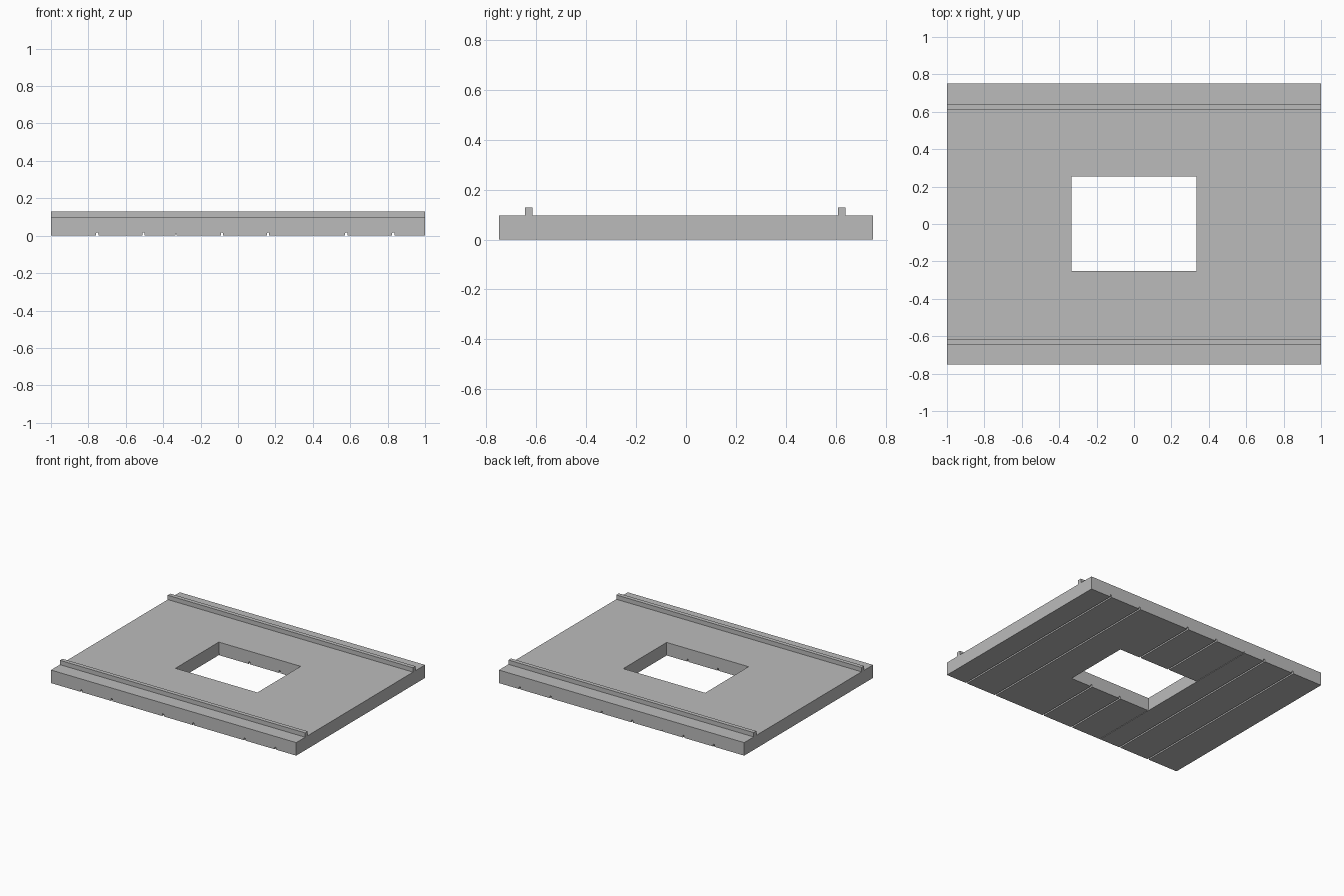
import bpy, bmesh

if "Cube" in bpy.data.objects:
    bpy.data.objects.remove(bpy.data.objects["Cube"])

grey = bpy.data.materials.new("concrete_grey")
grey.diffuse_color = (0.5, 0.5, 0.5, 1)
grey.use_nodes = True
grey.node_tree.nodes["Principled BSDF"].inputs["Base Color"].default_value = grey.diffuse_color


def finish(name, bm):
    bmesh.ops.recalc_face_normals(bm, faces=bm.faces)
    mesh = bpy.data.meshes.new(name)
    bm.to_mesh(mesh)
    bm.free()
    mesh.materials.append(grey)
    obj = bpy.data.objects.new(name, mesh)
    bpy.context.collection.objects.link(obj)
    return obj


def extrude_profile(name, points, axis, start, end):
    """Extrude a closed 2D profile (u, z) along the x or y axis."""
    bm = bmesh.new()
    place = (lambda u, z: (start, u, z)) if axis == "x" else (lambda u, z: (u, start, z))
    face = bm.faces.new([bm.verts.new(place(u, z)) for u, z in points])
    new = bmesh.ops.extrude_face_region(bm, geom=[face])["geom"]
    step = (end - start, 0, 0) if axis == "x" else (0, end - start, 0)
    bmesh.ops.translate(bm, vec=step, verts=[v for v in new if isinstance(v, bmesh.types.BMVert)])
    return finish(name, bm)


def box_points(u0, u1, z0, z1):
    return [(u0, z0), (u1, z0), (u1, z1), (u0, z1)]


# Slab with narrow plank joints running front to back along the underside
SLAB_TOP = 0.096
profile = [(-1, 0)]
for x, half, depth in [(-0.753, 0.006, 0.018), (-0.505, 0.006, 0.018),
                       (-0.332, 0.002, 0.012), (-0.086, 0.006, 0.018),
                       (0.161, 0.006, 0.018), (0.579, 0.006, 0.018),
                       (0.83, 0.006, 0.018)]:
    profile += [(x - half, 0), (x - half, depth * 0.7), (x - half * 0.4, depth),
                (x + half * 0.4, depth), (x + half, depth * 0.7), (x + half, 0)]
profile += [(1, 0), (1, SLAB_TOP), (-1, SLAB_TOP)]
slab = extrude_profile("slab", profile, "y", -0.75, 0.75)

# Rectangular opening through the middle
cutter = extrude_profile("opening_cutter", box_points(-0.335, 0.333, -0.1, 0.3), "y", -0.25, 0.255)
cutter.hide_render = True
cutter.hide_viewport = True
cut = slab.modifiers.new("opening", "BOOLEAN")
cut.operation = "DIFFERENCE"
cut.solver = "EXACT"
cut.object = cutter

# Raised rails along the front and back edges
for name, y0, y1 in [("front_rail", -0.646, -0.616), ("back_rail", 0.61, 0.64)]:
    extrude_profile(name, box_points(y0, y1, SLAB_TOP, 0.128), "x", -1, 1)
